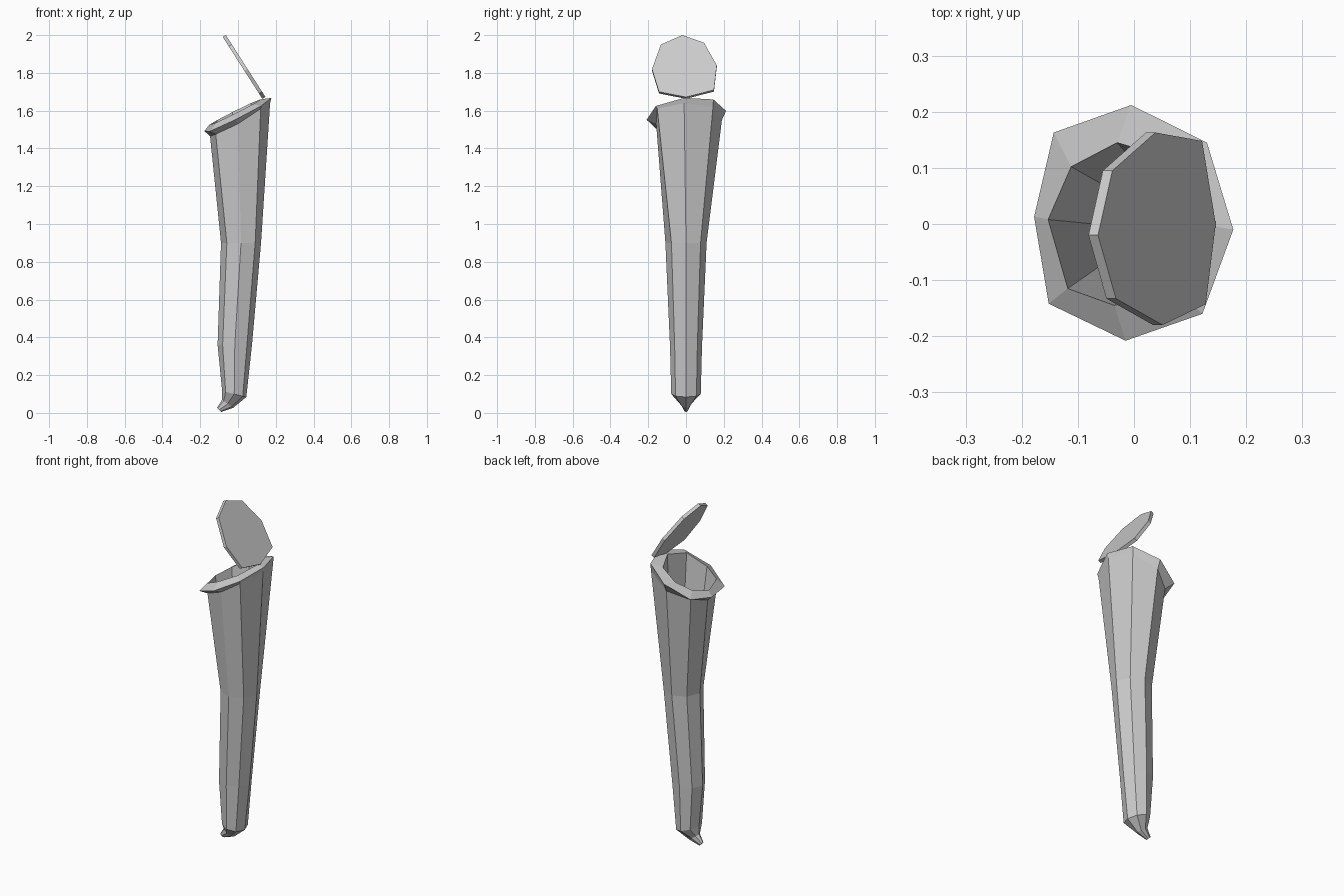
import bpy, bmesh
from math import sin, cos, pi
from mathutils import Vector

if "Cube" in bpy.data.objects:
    bpy.data.objects.remove(bpy.data.objects["Cube"])


def oval(cx, z, rx, ry, tilt=0.0):
    """Eight-sided ring starting at -x, running via +y; tilt raises z along x."""
    pts = []
    for i in range(8):
        a = pi - i * pi / 4
        dx = rx * cos(a)
        pts.append((cx + dx, ry * sin(a), z + tilt * dx))
    return pts


def loft(name, rings):
    """Skin a list of equal-length rings and close both ends."""
    bm = bmesh.new()
    loops = [[bm.verts.new(p) for p in r] for r in rings]
    n = len(rings[0])
    for a, b in zip(loops, loops[1:]):
        for i in range(n):
            j = (i + 1) % n
            bm.faces.new((a[i], a[j], b[j], b[i]))
    bm.faces.new(loops[0])
    bm.faces.new(loops[-1])
    bmesh.ops.recalc_face_normals(bm, faces=bm.faces[:])
    me = bpy.data.meshes.new(name)
    bm.to_mesh(me)
    bm.free()
    ob = bpy.data.objects.new(name, me)
    bpy.context.collection.objects.link(ob)
    return ob


# Tube: outside from the curled root up to the mouth, over the lip, down inside
neck = [(-.148, .01, 1.465), (-.115, .12, 1.5), (-.005, .19, 1.55), (.128, .143, 1.62),
        (.17, -.01, 1.64), (.12, -.152, 1.61), (0, -.158, 1.53), (-.118, -.115, 1.475)]
lip_xy = [(-.178, .013), (-.143, .163), (-.005, .212), (.13, .145),
          (.177, -.01), (.122, -.16), (-.015, -.208), (-.152, -.142)]
mouth_xy = [(-.153, .008), (-.112, .102), (-.03, .145), (.07, .115),
            (.12, 0), (.08, -.12), (-.035, -.145), (-.118, -.115)]
lip = [(x, y, 1.58 + .5 * x + .1 * y) for x, y in lip_xy]
mouth = [(x, y, 1.6 + .5 * x + .05 * y) for x, y in mouth_xy]

loft("pitcher_tube", [
    oval(-.1, .016, .011, .012, -1),
    oval(-.055, .048, .03, .028, -.7),
    oval(-.02, .1, .064, .078, -.25),
    oval(-.017, .36, .091, .085),
    oval(.016, .9, .106, .109),
    neck, lip, mouth,
    oval(.016, .92, .088, .092),
])

# Lid: thin leaning plate with a slightly domed profile
lid_yz = [(-.02, 2.0), (.095, 1.96), (.163, 1.84), (.148, 1.71),
          (0, 1.672), (-.143, 1.70), (-.18, 1.82), (-.133, 1.95)]
front = [Vector((.147 - .64 * (z - 1.67), y, z)) for y, z in lid_yz]
back = [p + Vector((-.017, 0, -.009)) for p in front]
loft("pitcher_lid", [front, back])
